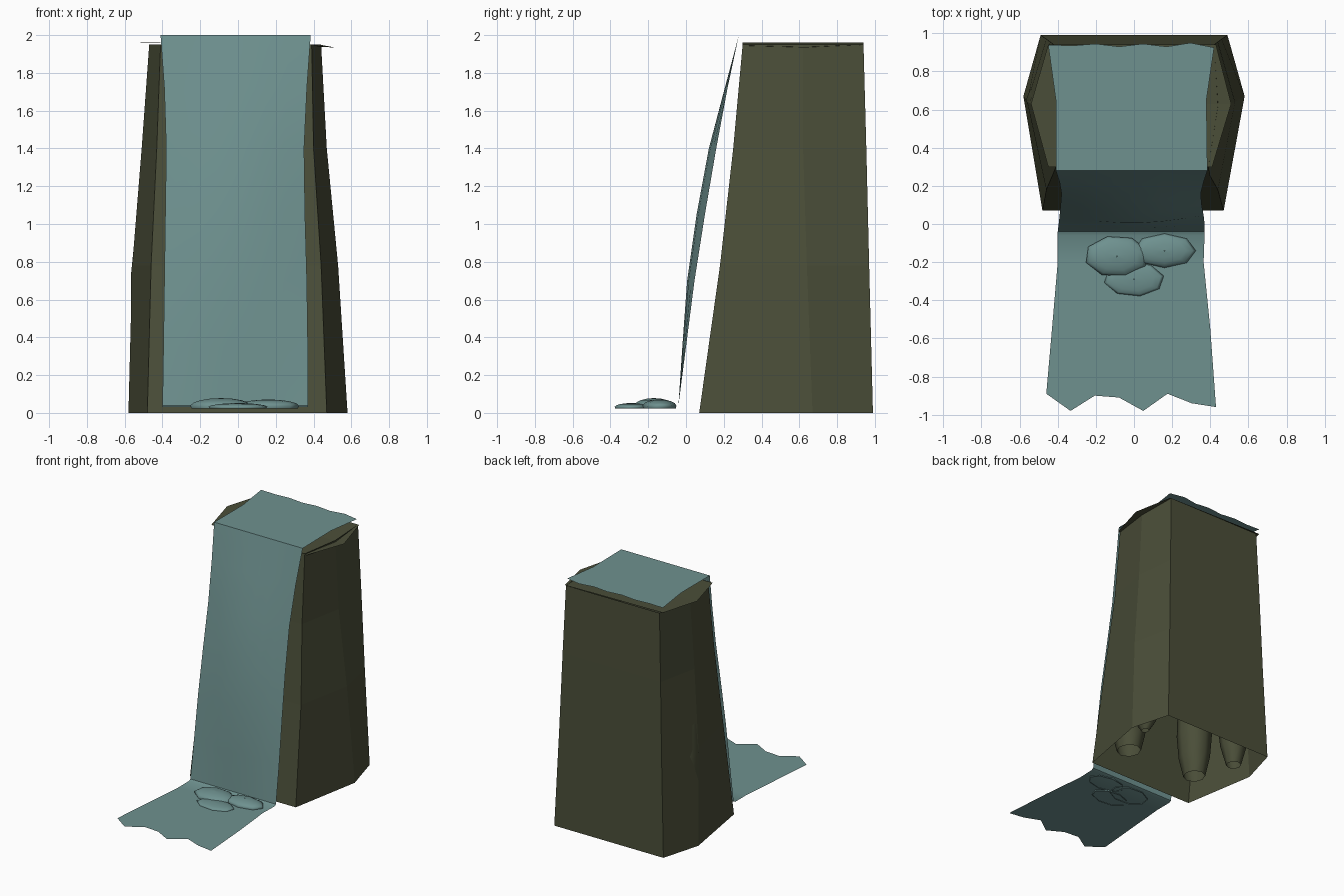
import bpy, math

if "Cube" in bpy.data.objects:
    bpy.data.objects.remove(bpy.data.objects["Cube"])


def material(name, rgb):
    m = bpy.data.materials.new(name)
    m.diffuse_color = (*rgb, 1)
    m.use_nodes = True
    m.node_tree.nodes["Principled BSDF"].inputs["Base Color"].default_value = m.diffuse_color
    return m


ROCK = material("olive rock", (0.069, 0.076, 0.040))
WATER = material("teal water", (0.156, 0.283, 0.275))


def add_mesh(name, verts, faces, mat, smooth=False):
    me = bpy.data.meshes.new(name)
    me.from_pydata(verts, [], faces)
    me.update()
    ob = bpy.data.objects.new(name, me)
    bpy.context.collection.objects.link(ob)
    me.materials.append(mat)
    for p in me.polygons:
        p.use_smooth = smooth
    return ob


def add_loft(name, rows, mat, closed=False, smooth=False):
    """Skin between rows that have equal point counts."""
    n = len(rows[0])
    faces = []
    for r in range(len(rows) - 1):
        for i in range(n if closed else n - 1):
            j = (i + 1) % n
            faces.append((r * n + i, r * n + j, (r + 1) * n + j, (r + 1) * n + i))
    return add_mesh(name, [p for row in rows for p in row], faces, mat, smooth)


# Cliff walls: open six-sided shell
# level: z, front-left x, front-right x, front y, left tip x, right tip x, back x, back y, tip y
levels = [
    (0.00, -0.48, 0.47, 0.07, -0.58, 0.58, 0.49, 0.99, 0.67),
    (0.78, -0.46, 0.44, 0.18, -0.56, 0.53, 0.46, 0.97, 0.64),
    (1.40, -0.43, 0.40, 0.25, -0.51, 0.47, 0.44, 0.955, 0.62),
    (1.95, -0.41, 0.39, 0.30, -0.47, 0.44, 0.42, 0.94, 0.62),
]
rings = [[(fl, fy, z), (fr, fy, z), (rt, ty, z), (b, by, z), (-b, by, z), (lt, ty, z)]
         for z, fl, fr, fy, lt, rt, b, by, ty in levels]
add_loft("cliff_walls", rings, ROCK, closed=True)

# Cliff top: slightly uneven plate with overhanging tips
add_mesh("cliff_top",
         [(-0.45, 0.30, 1.96), (0.41, 0.30, 1.945), (0.51, 0.63, 1.935),
          (0.43, 0.94, 1.95), (-0.45, 0.94, 1.96), (-0.54, 0.63, 1.96), (0, 0.63, 1.95)],
         [(i, (i + 1) % 6, 6) for i in range(6)], ROCK)


# Rounded stones: low-sided spheres, open below z = cut
def add_stone(name, centre, half, mat, cut, sides=8, steps=6, smooth=False, turn=0.0):
    rows = []
    start = math.asin(max(-0.99, (cut - centre[2]) / half[2]))
    for k in range(steps + 1):
        a = start + (math.pi / 2 - 0.02 - start) * k / steps
        row = []
        for i in range(sides):
            t = 2 * math.pi * i / sides + turn
            row.append((centre[0] + half[0] * math.cos(a) * math.cos(t),
                        centre[1] + half[1] * math.cos(a) * math.sin(t),
                        centre[2] + half[2] * math.sin(a)))
        rows.append(row)
    return add_loft(name, rows, mat, closed=True, smooth=smooth)


# Buttress stones inside the shell, one swelling through the left wall
for name, c, h in [
    ("buttress_front_left", (-0.32, 0.33, 0.45), (0.13, 0.14, 0.50)),
    ("buttress_left", (-0.44, 0.65, 0.60), (0.13, 0.13, 0.60)),
    ("buttress_front_right", (0.31, 0.31, 0.35), (0.13, 0.14, 0.40)),
    ("buttress_right", (0.41, 0.62, 0.40), (0.12, 0.13, 0.35)),
]:
    add_stone(name, c, h, ROCK, 0.06, smooth=True)

# Water sheet: stream on top, fall, then pool with ragged ends
N = 8
back_wave = [0.94, 0.935, 0.945, 0.93, 0.945, 0.93, 0.95, 0.925]
front_wave = [-0.89, -0.98, -0.90, -0.91, -0.98, -0.89, -0.94, -0.96]
# y, z, left x, right x, forward bulge of the middle
path = [
    (0.94, 2.00, -0.45, 0.42, 0), (0.65, 2.00, -0.41, 0.38, 0),
    (0.28, 2.00, -0.41, 0.385, 0), (0.22, 1.72, -0.39, 0.365, 0.015),
    (0.16, 1.40, -0.38, 0.35, 0.04), (0.10, 1.05, -0.385, 0.355, 0.045),
    (0.045, 0.70, -0.39, 0.365, 0.04), (0.00, 0.35, -0.395, 0.37, 0.02),
    (-0.04, 0.04, -0.40, 0.37, 0), (-0.06, 0.03, -0.40, 0.37, 0),
    (-0.20, 0.03, -0.40, 0.365, 0), (-0.55, 0.03, -0.43, 0.40, 0),
    (-0.93, 0.03, -0.46, 0.43, 0),
]
rows = []
for k, (y, z, x0, x1, bulge) in enumerate(path):
    row = []
    for i in range(N):
        t = i / (N - 1)
        yy = y - bulge * math.sin(math.pi * t)
        if k == 0:
            yy = back_wave[i]
        if k == len(path) - 1:
            yy = front_wave[i]
        row.append((x0 + (x1 - x0) * t, yy, z))
    rows.append(row)
sheet = add_loft("water_sheet", rows[::-1], WATER, smooth=True)
bpy.context.view_layer.objects.active = sheet
sheet.select_set(True)
bpy.ops.object.shade_smooth_by_angle(angle=math.radians(40))

# Foam mounds at the foot of the fall
for name, c, h, turn in [
    ("foam_left", (-0.09, -0.17, 0.035), (0.17, 0.11, 0.043), 0.3),
    ("foam_right", (0.16, -0.14, 0.035), (0.165, 0.09, 0.036), 0.0),
    ("foam_front", (0.0, -0.29, 0.03), (0.16, 0.09, 0.022), 0.2),
]:
    add_stone(name, c, h, WATER, 0.024, steps=5, smooth=True, turn=turn)
